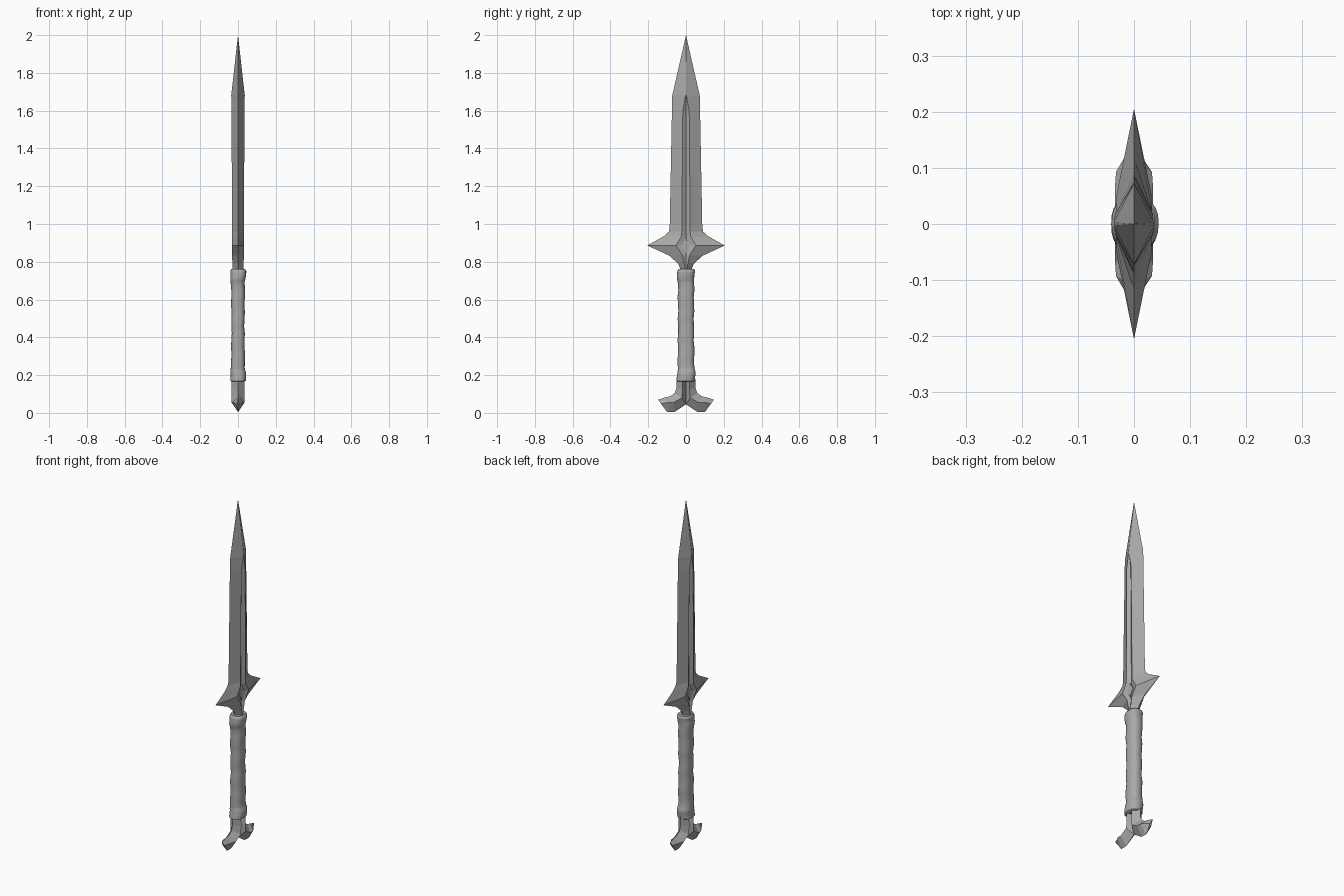
import bpy, bmesh, math

if "Cube" in bpy.data.objects:
    bpy.data.objects.remove(bpy.data.objects["Cube"])

steel = bpy.data.materials.new("plain grey")
steel.use_nodes = True
GREY = (0.4, 0.4, 0.4, 1)
steel.diffuse_color = GREY
steel.node_tree.nodes["Principled BSDF"].inputs["Base Color"].default_value = GREY


def loft(name, rings, smooth=False):
    """Skin a row of equal-length point rings and cap both ends."""
    bm = bmesh.new()
    rows = [[bm.verts.new(p) for p in ring] for ring in rings]
    n = len(rows[0])
    for a, b in zip(rows, rows[1:]):
        for i in range(n):
            j = (i + 1) % n
            bm.faces.new((a[i], a[j], b[j], b[i]))
    bm.faces.new(rows[0])
    bm.faces.new(rows[-1])
    bmesh.ops.remove_doubles(bm, verts=bm.verts, dist=0.0001)
    bmesh.ops.recalc_face_normals(bm, faces=bm.faces)
    me = bpy.data.meshes.new(name)
    bm.to_mesh(me)
    bm.free()
    me.materials.append(steel)
    ob = bpy.data.objects.new(name, me)
    bpy.context.collection.objects.link(ob)
    if smooth:
        bpy.ops.object.select_all(action="DESELECT")
        ob.select_set(True)
        bpy.context.view_layer.objects.active = ob
        bpy.ops.object.shade_smooth_by_angle(angle=math.radians(40))
    return ob


# Blade and guard: height, edge y, groove rail y, rail x, groove floor x
blade_rows = [
    (0.745, 0.030, 0.003, 0.029, 0.028),
    (0.765, 0.031, 0.004, 0.029, 0.028),
    (0.790, 0.042, 0.010, 0.030, 0.024),
    (0.833, 0.090, 0.018, 0.031, 0.020),
    (0.886, 0.205, 0.053, 0.031, 0.018),
    (0.935, 0.118, 0.024, 0.032, 0.018),
    (0.960, 0.090, 0.022, 0.032, 0.018),
    (1.000, 0.086, 0.022, 0.032, 0.018),
    (1.600, 0.0745, 0.017, 0.034, 0.022),
    (1.665, 0.073, 0.005, 0.035, 0.030),
    (1.680, 0.073, 0.003, 0.036, 0.036),
    (2.000, 0.000, 0.000, 0.000, 0.000),
]
loft("blade_and_guard", [
    [(0, e, z), (rx, r, z), (fx, 0, z), (rx, -r, z),
     (0, -e, z), (-rx, -r, z), (-fx, 0, z), (-rx, r, z)]
    for z, e, r, rx, fx in blade_rows])

# Raised lozenge in the centre of the guard, showing on both sides
loft("guard_lozenge", [
    [(x, 0.026, 0.884), (x, 0, 0.924), (x, -0.026, 0.884), (x, 0, 0.844)]
    for x in (-0.028, 0.028)])

# Wrapped grip: height, half width x, half width y
grip_rows = [
    (0.165, 0.034, 0.040), (0.170, 0.041, 0.049), (0.215, 0.041, 0.048),
    (0.235, 0.037, 0.044), (0.460, 0.034, 0.042), (0.690, 0.037, 0.043),
    (0.710, 0.040, 0.046), (0.752, 0.042, 0.047), (0.762, 0.036, 0.042),
]
SIDES, STEPS = 24, 6
grip = []
for (z0, x0, y0), (z1, x1, y1) in zip(grip_rows, grip_rows[1:]):
    for k in range(STEPS):
        t = k / STEPS
        grip.append((z0 + (z1 - z0) * t, x0 + (x1 - x0) * t, y0 + (y1 - y0) * t))
grip.append(grip_rows[-1])


def grip_ring(z, rx, ry):
    ring = []
    for i in range(SIDES):
        a = 2 * math.pi * i / SIDES
        # winding ripple of the wrap
        w = 1 + 0.055 * math.sin(a - 2 * math.pi * z / 0.11)
        c, s = math.cos(a), math.sin(a)
        ring.append((rx * w * math.copysign(abs(c) ** 0.85, c),
                     ry * w * math.copysign(abs(s) ** 0.85, s), z))
    return ring


loft("grip", [grip_ring(*g) for g in grip], smooth=True)

# Pommel prongs: outer edge (y, z), side ridge (y, z, x), inner edge (y, z)
prong_rows = [
    ((0.050, 0.180), (0.020, 0.180, 0.034), (0.000, 0.180)),
    ((0.050, 0.135), (0.018, 0.120, 0.034), (0.000, 0.100)),
    ((0.060, 0.105), (0.022, 0.080, 0.034), (0.000, 0.045)),
    ((0.085, 0.087), (0.065, 0.055, 0.034), (0.060, 0.005)),
    ((0.110, 0.082), (0.093, 0.056, 0.032), (0.092, 0.004)),
    ((0.148, 0.070), (0.132, 0.048, 0.006), (0.100, 0.004)),
]
for side, sign in (("left", 1), ("right", -1)):
    loft("pommel_prong_" + ("back" if sign > 0 else "front"), [
        [(0, sign * o[0], o[1]), (r[2], sign * r[0], r[1]),
         (0, sign * i[0], i[1]), (-r[2], sign * r[0], r[1])]
        for o, r, i in prong_rows])
